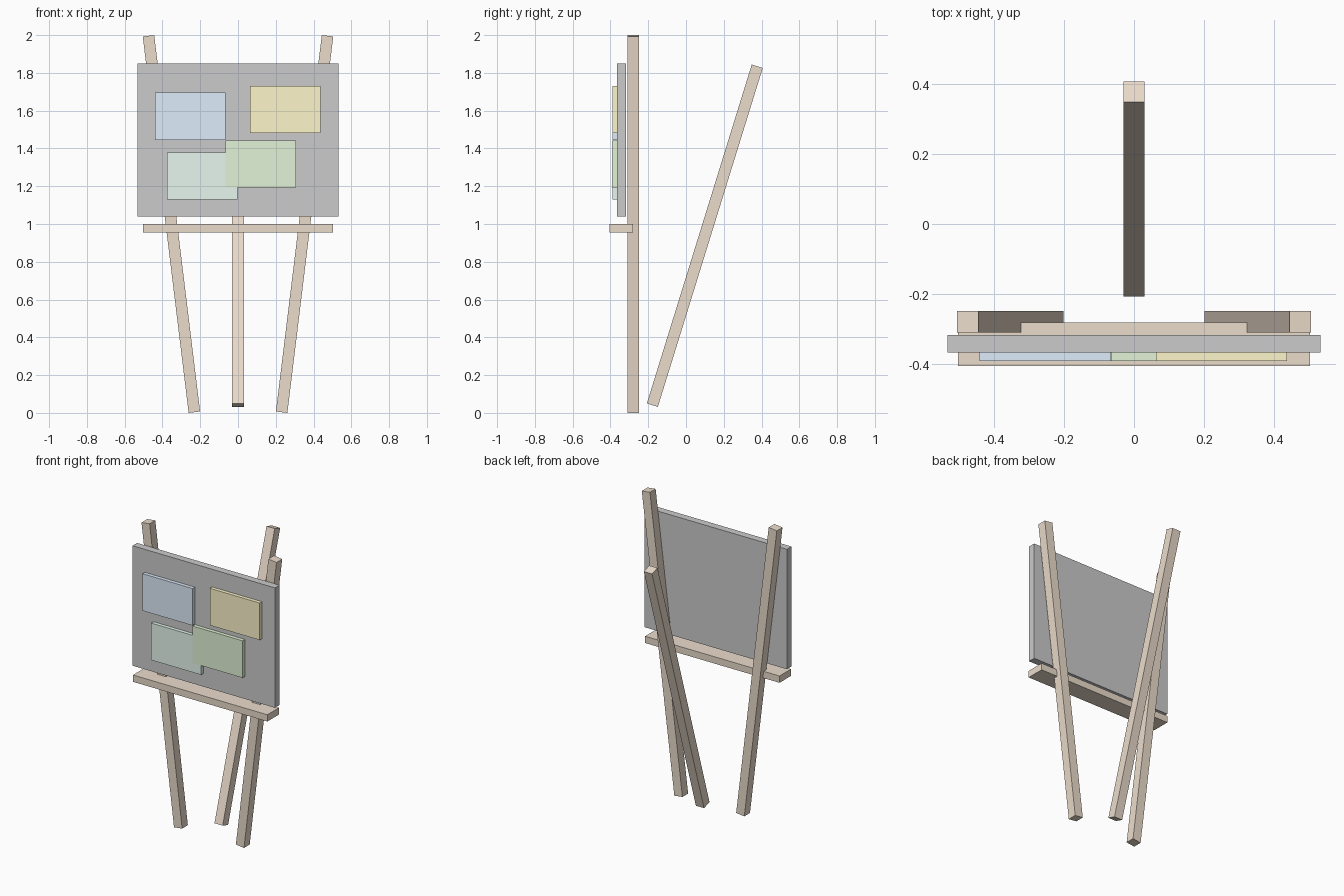
import bpy
from math import radians

if "Cube" in bpy.data.objects:
    bpy.data.objects.remove(bpy.data.objects["Cube"])


def material(name, rgb):
    m = bpy.data.materials.new(name)
    m.diffuse_color = (*rgb, 1)
    m.use_nodes = True
    m.node_tree.nodes["Principled BSDF"].inputs["Base Color"].default_value = m.diffuse_color
    return m


def box(name, center, size, mat=None, rot=(0, 0, 0)):
    bpy.ops.mesh.primitive_cube_add(size=1, location=center, rotation=rot)
    ob = bpy.context.object
    ob.name = name
    ob.scale = size
    bpy.ops.object.transform_apply(location=False, rotation=False, scale=True)
    if mat:
        ob.data.materials.append(mat)
    return ob


wood = material("wood", (0.83, 0.72, 0.60))
BAR = 0.061

# Two splayed front legs
for side, label in ((-1, "left"), (1, "right")):
    box(f"front_leg_{label}", (side * 0.3525, -0.279, 1.0), (BAR, BAR, 2.0075),
        wood, (0, side * radians(6.95), 0))

# Rear leg leaning backwards
box("rear_leg", (0, 0.0995, 0.938), (BAR, BAR, 1.878), wood, (radians(-17.2), 0, 0))

# Ledge and board
box("ledge", (0, -0.3425, 0.977), (1.004, 0.123, 0.046), wood)
box("board", (0, -0.341, 1.445), (1.064, 0.049, 0.81))

# Paper notes on the board: name, centre x, centre z, front y, colour
notes = (
    ("blue", -0.2535, 1.57, -0.390, (0.73, 0.84, 0.96)),
    ("yellow", 0.249, 1.606, -0.390, (0.99, 0.92, 0.60)),
    ("teal", -0.189, 1.254, -0.390, (0.79, 0.93, 0.86)),
    ("green", 0.1215, 1.317, -0.3905, (0.77, 0.90, 0.68)),
)
for label, x, z, front, rgb in notes:
    back = -0.364
    box(f"note_{label}", (x, (front + back) / 2, z), (0.373, back - front, 0.25),
        material(f"paper_{label}", rgb))
